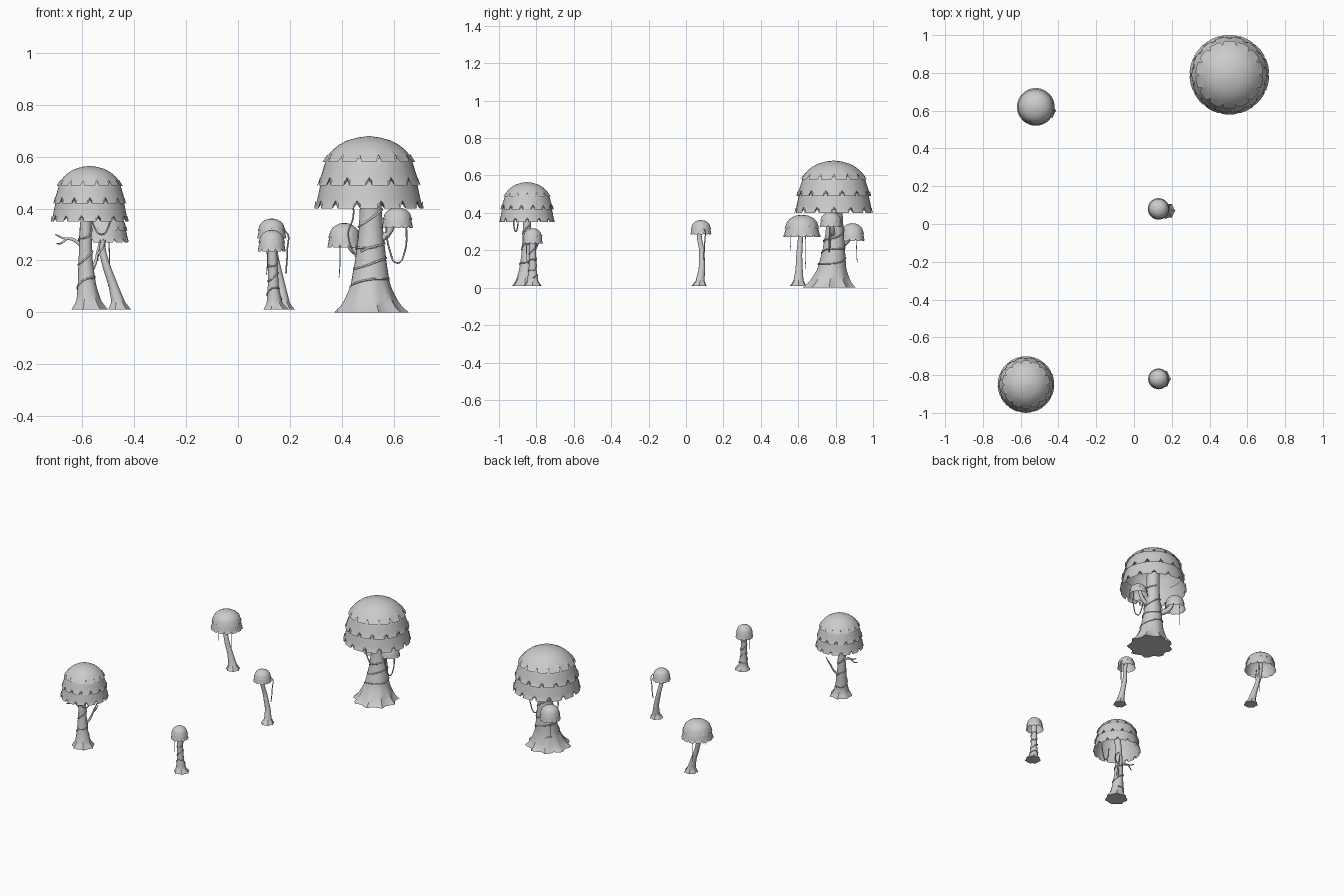
import bpy, bmesh, math
from mathutils import Vector

cube = bpy.data.objects.get("Cube")
if cube:
    bpy.data.objects.remove(cube, do_unlink=True)

grey = bpy.data.materials.new("plain grey")
grey.use_nodes = True
tone = (0.6, 0.6, 0.6, 1)
grey.diffuse_color = tone
grey.node_tree.nodes["Principled BSDF"].inputs["Base Color"].default_value = tone

# Canopy silhouette: (depth from top, radius), both as fractions
DOME = [(0, 0), (.03, .3), (.09, .5), (.21, .71), (.34, .84), (.64, .94), (1, 1)]
THREE = [(0, .36), (.3, .68), (.62, 1)]
TWO = [(0, .62), (.52, 1)]


def lerp_table(table, t):
    """Interpolate the rows of a table sorted by its first column."""
    t = min(max(t, table[0][0]), table[-1][0])
    for a, b in zip(table, table[1:]):
        if t <= b[0]:
            k = (t - a[0]) / (b[0] - a[0])
            return [p + (q - p) * k for p, q in zip(a[1:], b[1:])]


def finish(name, bm, angle=40):
    bmesh.ops.recalc_face_normals(bm, faces=bm.faces)
    mesh = bpy.data.meshes.new(name)
    bm.to_mesh(mesh)
    bm.free()
    mesh.materials.append(grey)
    obj = bpy.data.objects.new(name, mesh)
    bpy.context.collection.objects.link(obj)
    bpy.context.view_layer.objects.active = obj
    obj.select_set(True)
    bpy.ops.object.shade_smooth_by_angle(angle=math.radians(angle))
    obj.select_set(False)
    return obj


def bridge(bm, rings):
    for low, high in zip(rings, rings[1:]):
        for i in range(len(low)):
            j = (i + 1) % len(low)
            bm.faces.new((low[i], low[j], high[j], high[i]))


def canopy(name, x, y, top, bottom, radius, teeth=14, layers=THREE):
    """Overlapping open shells whose lower rims are cut into shingles."""
    bm = bmesh.new()
    height = top - bottom
    for n, (start, end) in enumerate(layers):
        angles, notch = [], []
        for k in range(teeth):
            for part in (0, .14, .5, .86):
                angles.append((k + part + n / 2) * math.tau / teeth)
                notch.append(part == 0)
        steps = 6
        rings = []
        for s in range(steps + 1):
            ring = []
            for a, cut in zip(angles, notch):
                t = start + (end - start) * s / steps
                if s == steps and cut:
                    t -= .11
                if n == 0 and s < steps:
                    t = end * (max(s, .12) / steps) ** 1.6
                tuck = 1 - .05 * (1 - s / steps) if n else 1
                r = radius * lerp_table(DOME, t)[0] * tuck
                if s == steps:
                    r += radius * .02
                ring.append(bm.verts.new((x + r * math.cos(a), y + r * math.sin(a),
                                          top - height * t)))
            rings.append(ring)
        bridge(bm, rings)
        if n == 0:
            bm.faces.new(rings[0])
    finish(name, bm)


def trunk(name, path, sides=20, lobes=7, flare=.1):
    """Stack of rings along (z, x, y, radius) rows, with root lobes at the foot."""
    bm = bmesh.new()
    z0, z1 = path[0][0], path[-1][0]
    rings = []
    for s in range(19):
        z = z0 + (z1 - z0) * (s / 18) ** 1.4
        x, y, r = lerp_table(path, z)
        ring = []
        for i in range(sides):
            a = math.tau * i / sides
            q = r * (1 + flare * math.cos(lobes * a) * max(0, 1 - s / 7))
            ring.append(bm.verts.new((x + q * math.cos(a), y + q * math.sin(a), z)))
        rings.append(ring)
    bridge(bm, rings)
    bm.faces.new(rings[0])
    bm.faces.new(rings[-1])
    finish(name, bm)


def strand(name, points, thick=.003, tip=1.0, smooth=True):
    """Round tube through points, used for vines, boughs and twigs."""
    curve = bpy.data.curves.new(name, 'CURVE')
    curve.dimensions = '3D'
    curve.bevel_depth = thick
    curve.bevel_resolution = 1
    curve.resolution_u = 5
    curve.use_fill_caps = True
    spline = curve.splines.new('BEZIER' if smooth else 'POLY')
    pts = spline.bezier_points if smooth else spline.points
    pts.add(len(points) - 1)
    for i, (p, co) in enumerate(zip(pts, points)):
        p.co = co if smooth else (*co, 1)
        p.radius = 1 + (tip - 1) * i / (len(points) - 1)
        if smooth:
            p.handle_left_type = p.handle_right_type = 'AUTO'
    curve.materials.append(grey)
    bpy.context.collection.objects.link(bpy.data.objects.new(name, curve))


def wrap(name, path, low, high, turns, phase=0, thick=.004):
    """Vine winding round a trunk."""
    pts = []
    count = int(turns * 14)
    for i in range(count + 1):
        z = low + (high - low) * i / count
        x, y, r = lerp_table(path, z)
        a = phase + math.tau * turns * i / count
        r += thick * .4
        pts.append((x + r * math.cos(a), y + r * math.sin(a),
                    z + .008 * math.sin(a * 1.7)))
    strand(name, pts, thick, smooth=False)


def hang(name, x, y, top, bottom, thick=.0025):
    mid = (top + bottom) / 2
    strand(name, [(x, y, top), (x + .004, y - .003, mid), (x, y, bottom)], thick, .6)


# Great tree
great = [(0, .51, .765, .135), (.03, .51, .77, .108), (.1, .51, .78, .077),
         (.2, .512, .79, .06), (.3, .513, .795, .048), (.4, .512, .795, .042),
         (.52, .505, .79, .04)]
trunk("great_trunk", great, 28, 9)
canopy("great_canopy", .505, .79, .68, .4, .207)
wrap("great_vine_low", great, .09, .26, 2.5, 2)
wrap("great_vine_high", great, .23, .42, 1.6, 4)
strand("great_right_bough", [(.52, .79, .27), (.575, .782, .3), (.61, .775, .385)], .016, .7)
strand("great_left_bough", [(.5, .8, .22), (.44, .86, .25), (.415, .888, .33)], .018, .7)
canopy("great_right_cap", .615, .775, .405, .325, .06, 12, TWO)
canopy("great_left_cap", .41, .89, .345, .25, .065, 12, TWO)
strand("great_loop_vine", [(.57, .775, .34), (.585, .77, .24), (.615, .765, .19),
                           (.642, .765, .23), (.65, .77, .35)], .0035)
strand("great_canopy_vine", [(.44, .77, .45), (.445, .77, .37), (.425, .78, .3),
                             (.46, .79, .2)], .0035)
hang("great_hanging_vine", .39, .915, .29, .135)

# Medium tree with bare branches
medium = [(.01, -.575, -.86, .068), (.04, -.577, -.86, .048), (.1, -.583, -.855, .036),
          (.2, -.588, -.85, .027), (.35, -.588, -.85, .021), (.46, -.575, -.85, .02)]
trunk("medium_trunk", medium)
canopy("medium_canopy", -.572, -.85, .565, .35, .147)
wrap("medium_vine", medium, .07, .33, 3, 1, .0035)
strand("medium_left_branch", [(-.59, -.85, .24), (-.635, -.85, .28), (-.67, -.845, .285),
                              (-.705, -.84, .3)], .009, .3)
strand("medium_left_twig", [(-.66, -.846, .284), (-.685, -.85, .265), (-.7, -.86, .265)],
       .005, .4)
strand("medium_right_branch", [(-.585, -.85, .14), (-.555, -.82, .18), (-.54, -.79, .24),
                               (-.53, -.77, .28)], .009, .3)
strand("medium_right_twig", [(-.545, -.8, .22), (-.52, -.8, .25), (-.51, -.79, .28)], .005, .4)
strand("medium_loop_vine", [(-.565, -.92, .4), (-.555, -.92, .33), (-.525, -.91, .3),
                            (-.5, -.9, .33), (-.49, -.9, .4)], .0035)

# Leaning tree
leaning = [(.01, -.458, .6, .042), (.04, -.463, .602, .026), (.1, -.48, .605, .019),
           (.17, -.505, .605, .016), (.24, -.525, .61, .014), (.35, -.523, .62, .013)]
trunk("leaning_trunk", leaning)
canopy("leaning_canopy", -.52, .62, .39, .27, .098, 14, TWO)
hang("leaning_vine_back", -.5, .64, .31, .1)
hang("leaning_vine_front", -.54, .56, .31, .2)

# Small vine-wrapped tree
small = [(.01, .145, -.82, .047), (.035, .14, -.82, .03), (.1, .136, -.82, .021),
         (.2, .134, -.82, .018), (.28, .132, -.82, .017)]
trunk("small_trunk", small)
canopy("small_canopy", .13, -.82, .318, .235, .054, 12, TWO)
wrap("small_vine", small, .05, .22, 3.5, 0, .003)
hang("small_hanging_vine", .11, -.85, .26, .145)

# Slender curved tree
slender = [(.01, .175, .07, .04), (.035, .175, .075, .024), (.1, .167, .085, .017),
           (.2, .145, .085, .014), (.27, .134, .07, .013), (.33, .13, .075, .012)]
trunk("slender_trunk", slender)
canopy("slender_canopy", .13, .08, .362, .285, .056, 12, TWO)
strand("slender_vine", [(.15, .085, .3), (.185, .1, .31), (.19, .1, .24), (.185, .095, .15)],
       .003)
